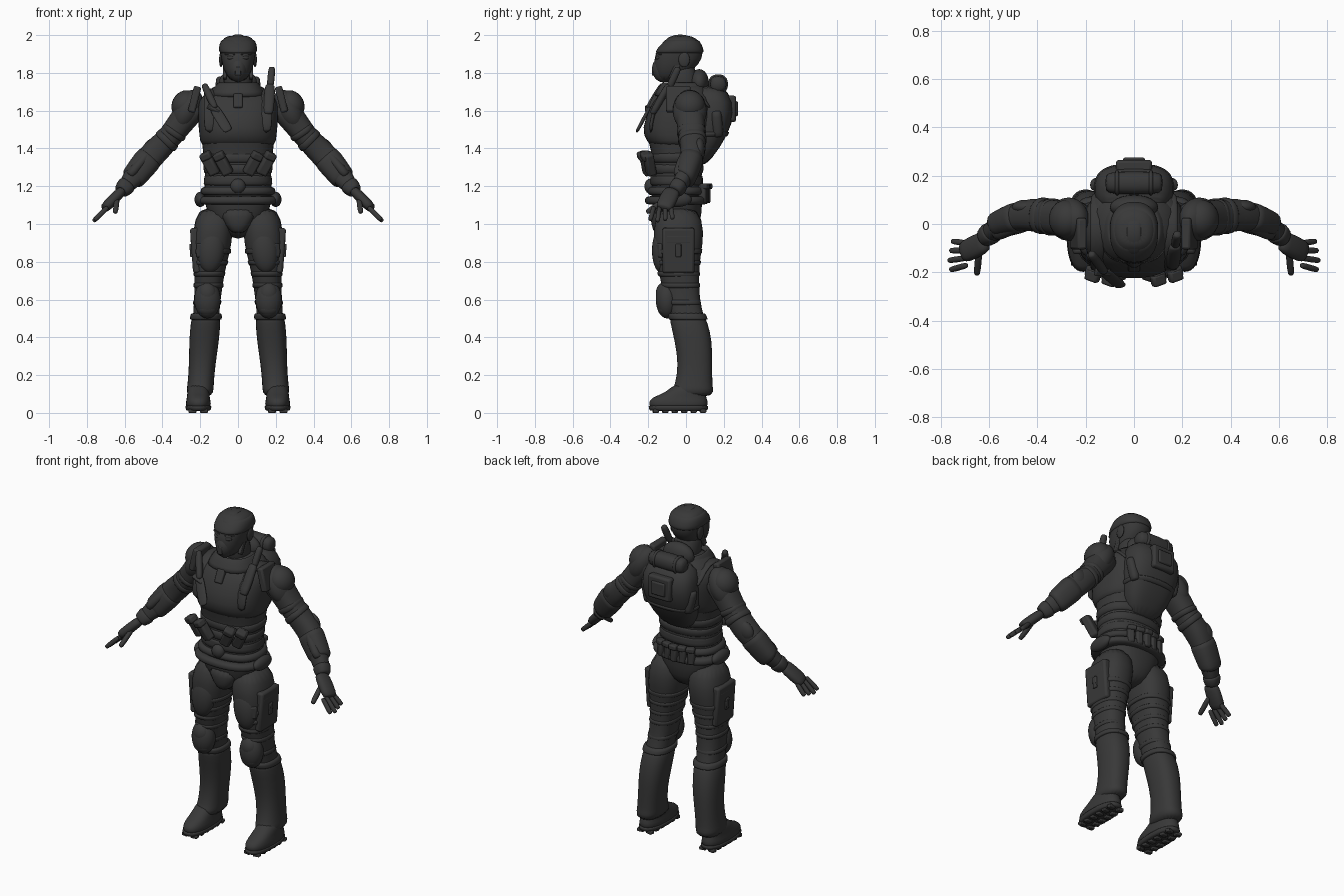
import bpy, bmesh, math
from mathutils import Vector, Matrix, Euler

default = bpy.data.objects.get("Cube")
if default:
    bpy.data.objects.remove(default, do_unlink=True)

grey = (.04, .04, .04, 1)
armour = bpy.data.materials.new("dark_grey_armour")
armour.use_nodes = True
armour.diffuse_color = grey
shader = armour.node_tree.nodes["Principled BSDF"]
shader.inputs["Base Color"].default_value = grey
shader.inputs["Roughness"].default_value = .7

SIDEWAYS, DEPTH = Vector((1, 0, 0)), Vector((0, 1, 0))
hard_parts = []


def finish(name, bm, mirror):
    """Turn a bmesh into a smooth object, mirrored to the other side if asked."""
    bmesh.ops.recalc_face_normals(bm, faces=bm.faces)
    mesh = bpy.data.meshes.new(name)
    bm.to_mesh(mesh)
    bm.free()
    mesh.materials.append(armour)
    mesh.shade_smooth()
    obj = bpy.data.objects.new(name, mesh)
    bpy.context.scene.collection.objects.link(obj)
    if mirror:
        obj.modifiers.new("Mirror", 'MIRROR')
    return obj


def loft(name, rows, mirror=False, ref=None, power=2.4, sides=20):
    """Skin rings (x, y, z, radius a, radius b); rings lie flat, or follow the path if ref is given."""
    bm = bmesh.new()
    points = [Vector(row[:3]) for row in rows]
    last = len(rows) - 1
    rings = []
    for i, (*_, a, b) in enumerate(rows):
        u, v = SIDEWAYS, DEPTH
        if ref:
            along = (points[min(i + 1, last)] - points[max(i - 1, 0)]).normalized()
            u = (ref - along * ref.dot(along)).normalized()
            v = along.cross(u)
        ring = []
        for k in range(sides):
            angle = math.tau * k / sides
            c, s = math.cos(angle), math.sin(angle)
            across = math.copysign(abs(c) ** (2 / power), c) * a
            through = math.copysign(abs(s) ** (2 / power), s) * b
            ring.append(bm.verts.new(points[i] + u * across + v * through))
        rings.append(ring)
    for low, high in zip(rings, rings[1:]):
        for k in range(sides):
            n = (k + 1) % sides
            bm.faces.new((low[k], low[n], high[n], high[k]))
    bm.faces.new(rings[0])
    bm.faces.new(rings[-1])
    obj = finish(name, bm, mirror)
    smooth = obj.modifiers.new("Subdivision", 'SUBSURF')
    smooth.levels = smooth.render_levels = 1


def section(profile, z, grow):
    """The ring of a profile at height z, widened by grow."""
    for p, q in zip(profile, profile[1:]):
        if min(p[2], q[2]) <= z <= max(p[2], q[2]):
            x, y, z, a, b = Vector(p).lerp(Vector(q), (z - p[2]) / (q[2] - p[2]))
            return x, y, z, a + grow, b + grow


def wrap(name, profile, low, high, grow, mirror=False, ref=None):
    """A plate or strap that hugs a profile between two heights."""
    lip = (high - low) / 8
    inner = sorted(row[2] for row in profile if low + lip < row[2] < high - lip)
    rows = [section(profile, z, grow) for z in (low + lip, *inner, high - lip)]
    loft(name, [section(profile, low, 0), *rows, section(profile, high, 0)], mirror, ref)


def rod(name, start, end, a, b, ref=DEPTH, mirror=False):
    """A rounded bar between two points."""
    p, q = Vector(start), Vector(end)
    rows = [(*p.lerp(q, t), a * k, b * k) for t, k in ((0, .7), (.1, 1), (.9, 1), (1, .7))]
    loft(name, rows, mirror, ref, sides=12)


def place(at, size, pitch, roll, yaw):
    turn = Euler(map(math.radians, (pitch, roll, yaw))).to_matrix().to_4x4()
    return Matrix.Translation(at) @ turn @ Matrix.Diagonal((*size, 1))


def box(name, at, size, pitch=0, roll=0, yaw=0, mirror=False):
    bm = bmesh.new()
    bmesh.ops.create_cube(bm, size=1, matrix=place(at, size, pitch, roll, yaw))
    obj = finish(name, bm, mirror)
    bevel = obj.modifiers.new("Bevel", 'BEVEL')
    bevel.width, bevel.segments = min(size) / 4, 2
    hard_parts.append(obj)


def dome(name, at, radii, pitch=0, roll=0, yaw=0, mirror=False):
    bm = bmesh.new()
    bmesh.ops.create_uvsphere(bm, u_segments=24, v_segments=14, radius=1,
                              matrix=place(at, radii, pitch, roll, yaw))
    finish(name, bm, mirror)


# Torso, vest, abdomen plates and belts
torso = [(0, *row) for row in (
    (-.04, .92, .05, .07), (-.04, 1, .14, .12), (-.05, 1.12, .19, .14), (-.05, 1.25, .17, .13),
    (-.04, 1.4, .19, .14), (-.04, 1.5, .2, .19), (-.01, 1.63, .21, .17), (0, 1.7, .17, .12),
    (.01, 1.75, .1, .1))]
loft("torso", torso)
wrap("chest_vest", torso, 1.4, 1.71, .01)
for z in (1.2, 1.26, 1.32):
    wrap("abdomen_plate", torso, z, z + .06, .01)
wrap("belt", torso, 1.1, 1.15, .03)
wrap("upper_belt", torso, 1.15, 1.2, .02)
loft("groin_guard", [(0, -.12, z, a, a / 3 + .04) for z, a in ((.95, .03), (.98, .06), (1.1, .13))])
dome("buckle", (0, -.19, 1.2), (.04, .03, .04))

# Neck and collar
rod("neck", (0, 0, 1.68), (0, -.03, 1.84), .08, .08)
loft("collar", [(0, -.02, z, r, r) for z, r in ((1.66, .17), (1.7, .14), (1.75, .11), (1.75, .1), (1.71, .09))])
dome("neck_guard", (0, .07, 1.75), (.1, .05, .07))
box("throat_clasp", (0, -.17, 1.65), (.05, .03, .08), pitch=-25)

# Head, helmet and mask
head = [(0, *row) for row in (
    (-.1, 1.75, .04, .05), (-.06, 1.82, .08, .11), (-.04, 1.88, .09, .13), (-.03, 1.93, .1, .12),
    (-.02, 1.97, .09, .09), (-.03, 2, .06, .06))]
loft("head", head)
wrap("helmet_shell", head, 1.9, 1.98, .004)
crown = [(0, math.sin(t) * .11 - .03, 1.9 + math.cos(t) * .1, .03, .01) for t in (-1.2, -.6, 0, .6, 1.2)]
loft("helmet_crest", crown, ref=SIDEWAYS)
dome("face_mask", (0, -.12, 1.82), (.05, .06, .07))
box("mask_vent", (0, -.17, 1.81), (.03, .02, .05))
box("brow", (.04, -.14, 1.9), (.06, .02, .01), yaw=24, mirror=True)
dome("eye", (.04, -.15, 1.88), (.02, .01, .01), yaw=24, mirror=True)
dome("ear_disc", (.09, -.01, 1.87), (.01, .03, .04), mirror=True)
box("cheek_strap", (.07, -.06, 1.81), (.02, .03, .09), pitch=-25, mirror=True)

# Arms with bands, pads and cuffs
arm = [(.2, .02, 1.65, .07, .07), (.26, .02, 1.6, .08, .08), (.35, .03, 1.47, .07, .06),
       (.42, .04, 1.4, .07, .07), (.47, .03, 1.35, .06, .07), (.55, 0, 1.25, .05, .06),
       (.63, -.07, 1.16, .03, .03)]
loft("arm", arm, True, DEPTH)
for z in (1.43, 1.47):
    wrap("sleeve_band", arm, z, z + .03, .007, True, DEPTH)
wrap("forearm_guard", arm, 1.23, 1.36, .007, True, DEPTH)
wrap("wrist_cuff", arm, 1.17, 1.21, .007, True, DEPTH)
dome("shoulder_guard", (.27, .02, 1.6), (.07, .09, .12), roll=-28, mirror=True)
dome("shoulder_shell", (.28, .02, 1.63), (.07, .08, .08), roll=-28, mirror=True)
dome("elbow_pad", (.45, .07, 1.4), (.05, .03, .06), roll=-42, mirror=True)
rod("forearm_plate", (.47, .02, 1.38), (.58, -.03, 1.25), .05, .03, mirror=True)

# Hands
rod("palm", (.61, -.07, 1.18), (.71, -.12, 1.08), .05, .03, mirror=True)
rod("thumb", (.64, -.11, 1.13), (.65, -.21, 1.06), .015, .015, SIDEWAYS, True)
for i, reach in enumerate((.9, 1, 1.1, 1)):
    knuckle = Vector((.69, -.08 - i * .03, 1.09))
    tip = knuckle + Vector((.07, .01 - i * .01, -.07)) * reach
    rod("finger", knuckle, tip, .013, .014, mirror=True)


def leg_x(z):
    return .21 - z * .08


# Legs, boots and straps
leg = [(leg_x(z), y, z, a, b) for y, z, a, b in (
    (-.04, 1.1, .09, .11), (-.04, .95, .11, .14), (-.04, .85, .1, .12), (-.04, .75, .08, .11),
    (-.02, .6, .07, .09), (.01, .5, .07, .09), (.04, .38, .07, .09), (.05, .25, .06, .08),
    (.04, .15, .06, .09), (.03, .08, .07, .12))]
loft("leg", leg, True)
wrap("boot_shaft", leg, .08, .54, .01, True)
wrap("boot_cuff", leg, .49, .53, .015, True)
for z in (.57, .66, .72, .78, .84):
    wrap("leg_strap", leg, z, z + .03, .006, True)

# Feet and treads
foot = [(.21, *row) for row in (
    (-.04, .01, .06, .15), (-.04, .05, .07, .16), (-.04, .08, .06, .15), (0, .11, .06, .1), (.02, .16, .05, .08))]
loft("foot", foot, True)
wrap("sole", foot, .01, .04, .005, True)
for side in (-1, 1):
    for i in range(6):
        box("tread", (.21 + side * .03, i * .05 - .16, .01), (.04, .03, .02), yaw=side * 10, mirror=True)

# Knee armour
knee = Vector((leg_x(.6), -.1, .6))
dome("knee_pad", knee, (.07, .06, .1), mirror=True)
dome("knee_cap", knee + Vector((0, -.02, .03)), (.05, .04, .06), mirror=True)
dome("knee_plate", knee + Vector((0, -.02, -.05)), (.05, .03, .04), pitch=20, mirror=True)

# Thigh armour and pockets
thigh = Vector((leg_x(.86), -.04, .86))
out = Vector((.08, 0, 0))
box("thigh_panel", thigh + out, (.05, .17, .24), roll=4, mirror=True)
box("panel_flap", thigh + out + Vector((.01, 0, .06)), (.04, .14, .05), roll=4, mirror=True)
box("panel_clip", thigh + out * 1.3, (.02, .03, .07), roll=4, mirror=True)
dome("thigh_plate", thigh - DEPTH * .09, (.07, .05, .12), roll=-6, mirror=True)
box("side_pouch", thigh + Vector((.05, -.09, 0)), (.05, .05, .08), yaw=35, mirror=True)

# Belt gear
dome("hip_pouch", (.2, -.05, 1.13), (.03, .08, .04), mirror=True)
for i in range(-2, 3):
    at = Vector((i * .05, .11 - abs(i) * .01, 1.16))
    box("rear_pouch", at, (.04, .04, .1), yaw=i * -12)
    box("rear_pouch_flap", at + Vector((0, .01, .04)), (.05, .04, .03), yaw=i * -12)

# Front magazine pouches
for x in (.08, .15):
    at = Vector((x, x / 4 - .23, 1.32))
    box("magazine_pouch", at, (.06, .05, .13), pitch=18, roll=24, yaw=20, mirror=True)
    box("magazine_flap", at + Vector((.02, -.02, .04)), (.06, .05, .04), pitch=18, roll=24, yaw=20, mirror=True)

# Shoulder harness, knife and radio
harness = [(.15, -.02 - math.cos(t) * .17, 1.52 + math.sin(t) * .2, .03, .01) for t in (-.2, .3, .9, 1.5, 2.1, 2.7)]
loft("harness_strap", harness, True, SIDEWAYS)
box("collar_plate", (.23, -.04, 1.66), (.04, .13, .14), roll=-14, mirror=True)
rod("knife_sheath", (-.13, -.19, 1.62), (-.05, -.26, 1.49), .03, .01, SIDEWAYS)
rod("knife_handle", (-.18, -.12, 1.74), (-.12, -.2, 1.61), .02, .02, SIDEWAYS)
box("knife_guard", (-.13, -.2, 1.61), (.07, .03, .02), pitch=30, roll=25)
rod("radio", (.16, -.18, 1.58), (.17, -.09, 1.74), .03, .02, SIDEWAYS)
rod("radio_aerial", (.17, -.09, 1.72), (.18, -.04, 1.83), .02, .02, SIDEWAYS)

# Backpack
pack = [(0, *row) for row in (
    (.05, 1.3, .08, .05), (.1, 1.4, .14, .08), (.14, 1.53, .17, .11), (.15, 1.65, .17, .11), (.12, 1.74, .13, .07))]
loft("backpack", pack, power=2.7)
wrap("pack_strap", pack, 1.46, 1.49, .006)
rod("bedroll", (-.12, .17, 1.74), (.12, .17, 1.74), .05, .05)
rod("bedroll_strap", (.06, .17, 1.74), (.08, .17, 1.74), .055, .055, mirror=True)
box("pack_panel", (0, .24, 1.61), (.15, .05, .14))
box("pack_panel_cover", (0, .26, 1.61), (.09, .03, .08))
rod("pack_side_tube", (.13, .17, 1.46), (.16, .16, 1.6), .03, .03, mirror=True)

# Crisp edges on the hard-surface parts
bpy.ops.object.select_all(action='DESELECT')
for obj in hard_parts:
    obj.select_set(True)
bpy.context.view_layer.objects.active = hard_parts[0]
bpy.ops.object.shade_smooth_by_angle(angle=math.radians(40))
